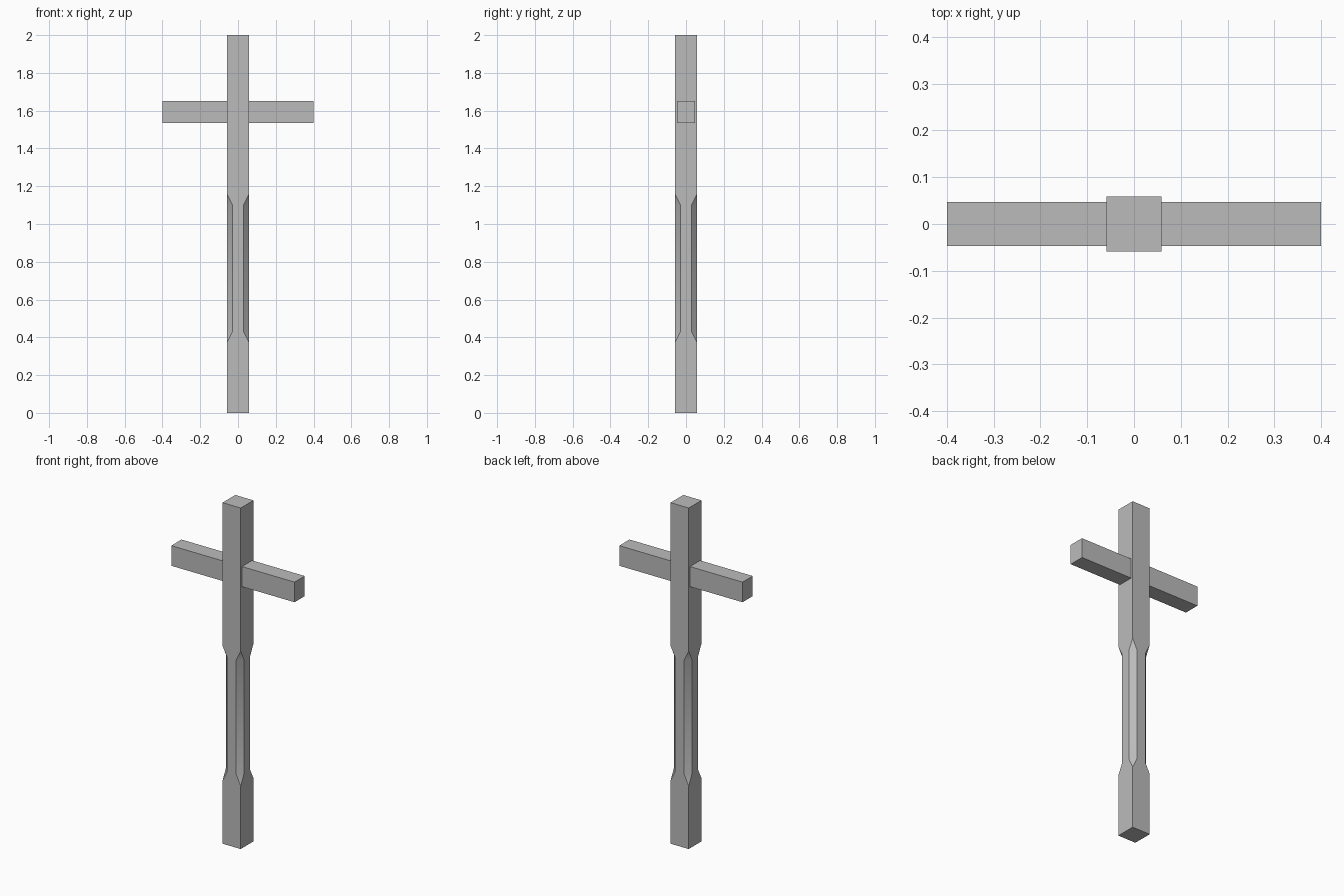
import bpy, bmesh, math
from mathutils import Matrix

cube = bpy.data.objects.get("Cube")
if cube:
    bpy.data.objects.remove(cube)

# Single grey material
grey = bpy.data.materials.new("plain_grey")
grey.use_nodes = True
colour = (0.5, 0.5, 0.5, 1)
grey.diffuse_color = colour
grey.node_tree.nodes["Principled BSDF"].inputs["Base Color"].default_value = colour


def add_object(name, bm):
    bmesh.ops.recalc_face_normals(bm, faces=bm.faces)
    mesh = bpy.data.meshes.new(name)
    bm.to_mesh(mesh)
    bm.free()
    mesh.materials.append(grey)
    obj = bpy.data.objects.new(name, mesh)
    bpy.context.collection.objects.link(obj)
    return obj


HALF = 0.059


def ring(bm, z, cut):
    """Square outline with each corner cut back by the given amount."""
    a, b = HALF, HALF - cut
    outline = [(a, -b), (a, b), (b, a), (-b, a), (-a, b), (-a, -b), (-b, -a), (b, -a)]
    return [bm.verts.new((x, y, z)) for x, y in outline]


# Upright post with stopped chamfers on its four long edges
bm = bmesh.new()
stations = [(0, 0), (0.37, 0), (0.43, 0.03), (1.10, 0.03), (1.16, 0), (2, 0)]
rings = [ring(bm, z, cut) for z, cut in stations]
for low, high in zip(rings, rings[1:]):
    for i in range(8):
        j = (i + 1) % 8
        bm.faces.new((low[i], low[j], high[j], high[i]))
bm.faces.new(rings[0][::-1])
bm.faces.new(rings[-1])
bmesh.ops.remove_doubles(bm, verts=bm.verts, dist=0.0001)
# Join the flat strips so each side is one face
bmesh.ops.dissolve_limit(bm, angle_limit=math.radians(1), verts=bm.verts, edges=bm.edges)
post = add_object("post", bm)

# Soft shading where the chamfers run out, sharp edges elsewhere
bpy.ops.object.select_all(action="DESELECT")
post.select_set(True)
bpy.context.view_layer.objects.active = post
bpy.ops.object.shade_smooth_by_angle(angle=math.radians(30))

# Crossbar passing through the post
bm = bmesh.new()
bmesh.ops.create_cube(bm, size=1, matrix=Matrix.Translation((0, 0, 1.593)) @ Matrix.Diagonal((0.8, 0.094, 0.118, 1)))
add_object("crossbar", bm)
